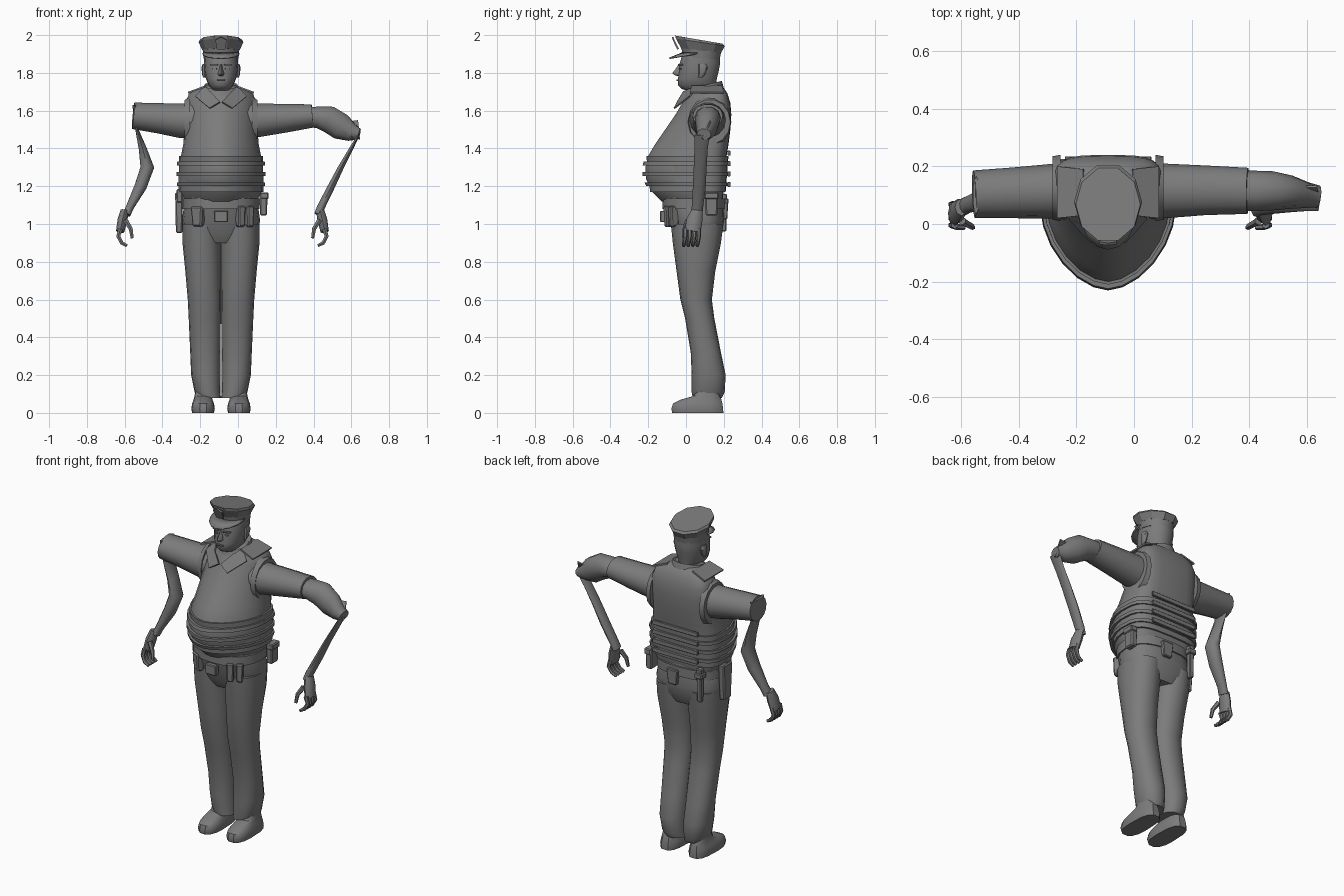
import bpy, bmesh, math
from mathutils import Vector

CX = -0.09  # centre line of the body
GREY = bpy.data.materials.new("uniform_grey")
GREY.diffuse_color = (0.2, 0.2, 0.2, 1)


def finish(name, bm, angle=40, solid=0):
    bmesh.ops.recalc_face_normals(bm, faces=bm.faces)
    me = bpy.data.meshes.new(name)
    bm.to_mesh(me)
    bm.free()
    ob = bpy.data.objects.new(name, me)
    bpy.context.collection.objects.link(ob)
    me.materials.append(GREY)
    if solid:
        m = ob.modifiers.new("thickness", 'SOLIDIFY')
        m.thickness, m.offset = solid, 0
    if angle:
        bpy.ops.object.select_all(action='DESELECT')
        ob.select_set(True)
        bpy.context.view_layer.objects.active = ob
        bpy.ops.object.shade_smooth_by_angle(angle=math.radians(angle))
    return ob


def loft(name, rings, angle=40, caps=True):
    bm = bmesh.new()
    vs = [[bm.verts.new(p) for p in r] for r in rings]
    n = len(vs[0])
    for a, b in zip(vs, vs[1:]):
        for i in range(n):
            bm.faces.new((a[i], a[(i + 1) % n], b[(i + 1) % n], b[i]))
    if caps:
        bm.faces.new(vs[0])
        bm.faces.new(vs[-1])
    return finish(name, bm, angle)


def ring(z, cx, hw, yf, yb, pf=2, pb=2, k=0.5, n=16, slope=0):
    """Horizontal section with separate front and back roundness."""
    ym, pts = yf + (yb - yf) * k, []
    for i in range(n):
        a = 2 * math.pi * i / n
        c, s = math.cos(a), math.sin(a)
        p = pf if s < 0 else pb
        x = cx + hw * math.copysign(abs(c) ** (2 / p), c)
        y = ym + ((ym - yf) if s < 0 else (yb - ym)) * math.copysign(abs(s) ** (2 / p), s)
        pts.append(Vector((x, y, z + slope * (y - ym))))
    return pts


def tube(name, path, n=10, angle=50):
    """Path of (x, y, z, radius in y, radius across)."""
    P, rings = [Vector(p[:3]) for p in path], []
    for i, p in enumerate(path):
        t = (P[min(i + 1, len(P) - 1)] - P[max(i - 1, 0)]).normalized()
        v = t.cross(Vector((0, 1, 0))).normalized()
        u = v.cross(t)
        rings.append([P[i] + u * p[3] * math.cos(2 * math.pi * j / n)
                      + v * p[4] * math.sin(2 * math.pi * j / n) for j in range(n)])
    return loft(name, rings, angle)


def box(name, c, size, taper=1.0, rot=0):
    bm = bmesh.new()
    bmesh.ops.create_cube(bm, size=1)
    for v in bm.verts:
        f = taper if v.co.z < 0 else 1
        v.co = Vector((v.co.x * size[0] * f, v.co.y * size[1] * f, v.co.z * size[2]))
    bmesh.ops.bevel(bm, geom=bm.edges[:], offset=min(size) * 0.15, affect='EDGES')
    ob = finish(name, bm, 0)
    ob.location, ob.rotation_euler = c, (0, 0, rot)
    return ob


def plate(name, pts, solid):
    bm = bmesh.new()
    bm.faces.new([bm.verts.new(p) for p in pts])
    return finish(name, bm, 0, solid)


# Torso: height, half width, front, back
TORSO = [(1.12, .19, -.13, .19), (1.17, .215, -.18, .20), (1.24, .218, -.212, .205), (1.30, .217, -.215, .21),
         (1.36, .212, -.20, .215), (1.42, .20, -.165, .225), (1.5, .193, -.11, .235), (1.58, .19, -.055, .24),
         (1.64, .188, -.02, .235), (1.69, .17, .005, .22), (1.72, .12, .025, .20), (1.735, .08, .035, .18)]


def torso_ring(z, off=0):
    for a, b in zip(TORSO, TORSO[1:]):
        if a[0] <= z <= b[0]:
            t = (z - a[0]) / (b[0] - a[0])
            _, w, f, r = [p + (q - p) * t for p, q in zip(a, b)]
            return ring(z, CX, w + off, f - off, r + off, 1.75, 3.6, 0.62, 24)


def band(name, z0, z1, off):
    loft(name, [torso_ring(z0, off - .012), torso_ring(z0, off), torso_ring(z1, off), torso_ring(z1, off - .012)], 30)


loft("vest", [torso_ring(r[0]) for r in TORSO])
band("vest_waist_band", 1.17, 1.36, .010)
for i, z in enumerate((1.20, 1.255, 1.31)):
    band("vest_strap_%d" % i, z, z + .02, .017)

# Trousers: hips and two legs
loft("trouser_hips", [ring(z, CX, w, f, b, 2.2, 2.6, .55, 20) for z, w, f, b in
     ((.90, .14, -.04, .165), (.95, .195, -.07, .19), (1.02, .207, -.09, .202), (1.10, .195, -.12, .20), (1.15, .18, -.13, .195))])
band_z = (1.08, 1.135)
loft("belt", [ring(z, CX, .205, -.125, .208, 2.2, 2.6, .55, 20) for z in band_z], 30)
LEG = [(.08, .062, .035, .19, .062), (.11, .068, .03, .205, .072), (.2, .078, .03, .21, .08), (.32, .08, .025, .185, .083),
       (.5, .085, -.005, .15, .086), (.6, .088, -.03, .137, .088), (.75, .094, -.05, .155, .095),
       (.9, .102, -.07, .185, .102), (1.0, .10, -.08, .198, .103)]
SHOE = [(0, .058, -.075, .2), (.022, .062, -.08, .2), (.05, .058, -.07, .195), (.07, .05, -.03, .19), (.09, .045, .04, .18), (.13, .04, .06, .17)]
for s, side in ((-1, "left"), (1, "right")):
    loft("trouser_leg_" + side, [ring(z, CX + s * d, w, f, b, 2.2, 2.2, .5, 16) for z, w, f, b, d in LEG])
    loft("shoe_" + side, [ring(z, CX + s * .095, w, f, b, 2.4, 3, .4, 14) for z, w, f, b in SHOE], 35)

# Head, nose, ears and features
loft("head", [ring(z, CX, w, f, b, 2.2, 2.1, .5, 18) for z, w, f, b in
     ((1.66, .062, .02, .17), (1.705, .066, .015, .165), (1.715, .05, -.025, .16), (1.735, .066, -.043, .16),
      (1.77, .08, -.044, .165), (1.81, .087, -.036, .175), (1.85, .09, -.035, .182), (1.9, .088, -.02, .18))], 50)
loft("nose", [ring(z, CX, w, f, 0, 1.6, 2, .6, 8) for z, w, f in
     ((1.783, .014, -.045), (1.79, .021, -.064), (1.80, .018, -.072), (1.82, .011, -.056), (1.845, .009, -.04))])
for s in (-1, 1):
    loft("ear", [ring(z, CX + s * .088, w, .065, b, n=8) for z, w, b in
         ((1.775, .006, .085), (1.79, .012, .10), (1.83, .016, .115), (1.848, .008, .105))])
    box("eye", (CX + s * .034, -.027, 1.822), (.026, .012, .008), 1, s * .3)
    box("eyebrow", (CX + s * .036, -.03, 1.843), (.042, .016, .008), 1, s * .3)
box("mouth", (CX, -.044, 1.76), (.042, .014, .008))

# Peaked cap: band, flared crown, visor, badge
loft("cap_band", [ring(1.878, CX, .093, -.018, .18, n=14, slope=-.1), ring(1.925, CX, .097, -.028, .19, n=14, slope=-.1)], 30)
loft("cap_crown", [ring(1.918, CX, .098, -.03, .192, n=10, slope=-.1), ring(1.962, CX, .118, -.06, .212, n=10, slope=-.15),
                   ring(1.976, CX, .112, -.064, .2, n=10, slope=-.17)], 0)
arc = [math.pi * i / 8 for i in range(9)]
bm = bmesh.new()
inner = [bm.verts.new((CX + .092 * math.cos(a), .06 - .08 * math.sin(a), 1.905)) for a in arc]
outer = [bm.verts.new((CX + .098 * math.cos(a), .05 - .138 * math.sin(a), 1.9 - .023 * math.sin(a))) for a in arc]
for i in range(8):
    bm.faces.new((inner[i], inner[i + 1], outer[i + 1], outer[i]))
finish("cap_visor", bm, 40, .007)
plate("cap_badge", [(CX + x, y, z) for x, y, z in
      ((-.022, -.042, 1.925), (.022, -.042, 1.925), (.03, -.066, 1.975), (0, -.07, 1.99), (-.03, -.066, 1.975))], .009)

# Shirt collar: standing back and two folded front flaps
loft("collar_stand", [ring(1.69, CX, .115, .0, .205, n=16, slope=.1), ring(1.735, CX, .088, .01, .19, n=16, slope=.25),
                      ring(1.725, CX, .072, .025, .17, n=16, slope=.25)], 40)
for s in (-1, 1):
    plate("collar_flap", [(CX + s * x, y, z) for x, y, z in
          ((.085, .055, 1.728), (.135, .02, 1.675), (.06, -.062, 1.612), (.005, -.045, 1.645), (.055, -.012, 1.70))], .009)
    plate("shoulder_seam", [(CX + s * x, y, z) for x, y, z in
          ((.085, .03, 1.728), (.175, .02, 1.695), (.175, .2, 1.695), (.085, .19, 1.728))], .009)

# Short sleeves and the vest edging round them
tube("sleeve_left", [(-.22, .115, 1.55, .10, .10), (-.30, .113, 1.546, .094, .094), (-.42, .108, 1.56, .088, .082),
                     (-.555, .103, 1.573, .083, .072)], 14)
tube("sleeve_right", [(.04, .115, 1.55, .10, .10), (.12, .115, 1.55, .094, .09), (.25, .117, 1.56, .086, .078),
                      (.395, .115, 1.572, .08, .063)], 14)
for s in (-1, 1):
    tube("vest_armhole", [(CX + s * .165, .125, 1.54, .115, .135), (CX + s * .193, .125, 1.54, .11, .12),
                          (CX + s * .193, .125, 1.54, .09, .095)][:2], 14)

# Arms: upper part, elbow, forearm, wrist
tube("arm_left", [(-.548, .10, 1.63, .065, .012), (-.535, .10, 1.5, .05, .009), (-.505, .10, 1.4, .046, .022),
                  (-.48, .095, 1.3, .045, .038), (-.515, .085, 1.2, .042, .034), (-.572, .07, 1.09, .03, .022),
                  (-.59, .06, 1.05, .032, .022)])
tube("elbow_right", [(.37, .115, 1.565, .07, .055), (.42, .115, 1.565, .07, .06), (.48, .115, 1.555, .068, .074),
                     (.545, .11, 1.515, .058, .074), (.60, .10, 1.485, .045, .05), (.642, .095, 1.475, .038, .03)])
plate("elbow_flap_right", [(.55, .13, 1.535), (.635, .13, 1.548), (.645, .09, 1.45), (.60, .06, 1.46)], .008)
tube("forearm_right", [(.638, .085, 1.47, .04, .006), (.60, .08, 1.40, .035, .011), (.545, .075, 1.30, .034, .016),
                       (.49, .07, 1.19, .034, .02), (.437, .06, 1.085, .03, .022), (.425, .055, 1.05, .032, .022)])

# Hands: palm, thumb and four curled fingers; m points to the outer side
for name, x, m in (("left", -.60, -1), ("right", .435, 1)):
    tube("palm_" + name, [(x, .058, 1.07, .03, .022), (x + m * .012, .045, 1.02, .042, .026),
                          (x + m * .024, .035, .96, .043, .022)], 8)
    for i in range(4):
        y = .068 - i * .024
        tube("finger_" + name, [(x + m * .022, y, .975, .012, .014), (x + m * .034, y, .935, .011, .012),
                                (x + m * .016, y - .006, .90, .011, .011), (x - m * .012, y - .008, .885, .009, .009)], 6)
    tube("thumb_" + name, [(x - m * .004, .01, 1.02, .014, .015), (x - m * .032, -.006, .975, .012, .012),
                           (x - m * .04, -.012, .925, .009, .009)], 6)

# Belt equipment
box("front_pouch_left", (-.21, -.075, 1.04), (.072, .05, .105), .75, -.55)
for x, y in ((.012, -.09), (.058, -.065)):
    box("front_pouch_right", (x, y, 1.04), (.042, .05, .11), .85, .5)
box("buckle", (CX, -.122, 1.04), (.072, .03, .06))
box("holster", (-.312, .07, 1.06), (.042, .085, .215), .8)
box("holster_grip", (-.31, .05, 1.15), (.03, .05, .07))
box("side_pouch", (.135, .135, 1.105), (.042, .068, .12), .9)
box("side_pouch_flap", (.14, .135, 1.15), (.045, .074, .035))
box("back_pouch", (-.06, .208, 1.07), (.075, .03, .09), .75)
box("baton", (-.235, .2, 1.06), (.034, .034, .2), .8)
box("baton_ring", (-.235, .2, 1.12), (.05, .05, .03))
for z in (1.21, 1.265, 1.32, 1.375):
    box("back_strap", (CX, .228, z), (.3, .014, .026))
